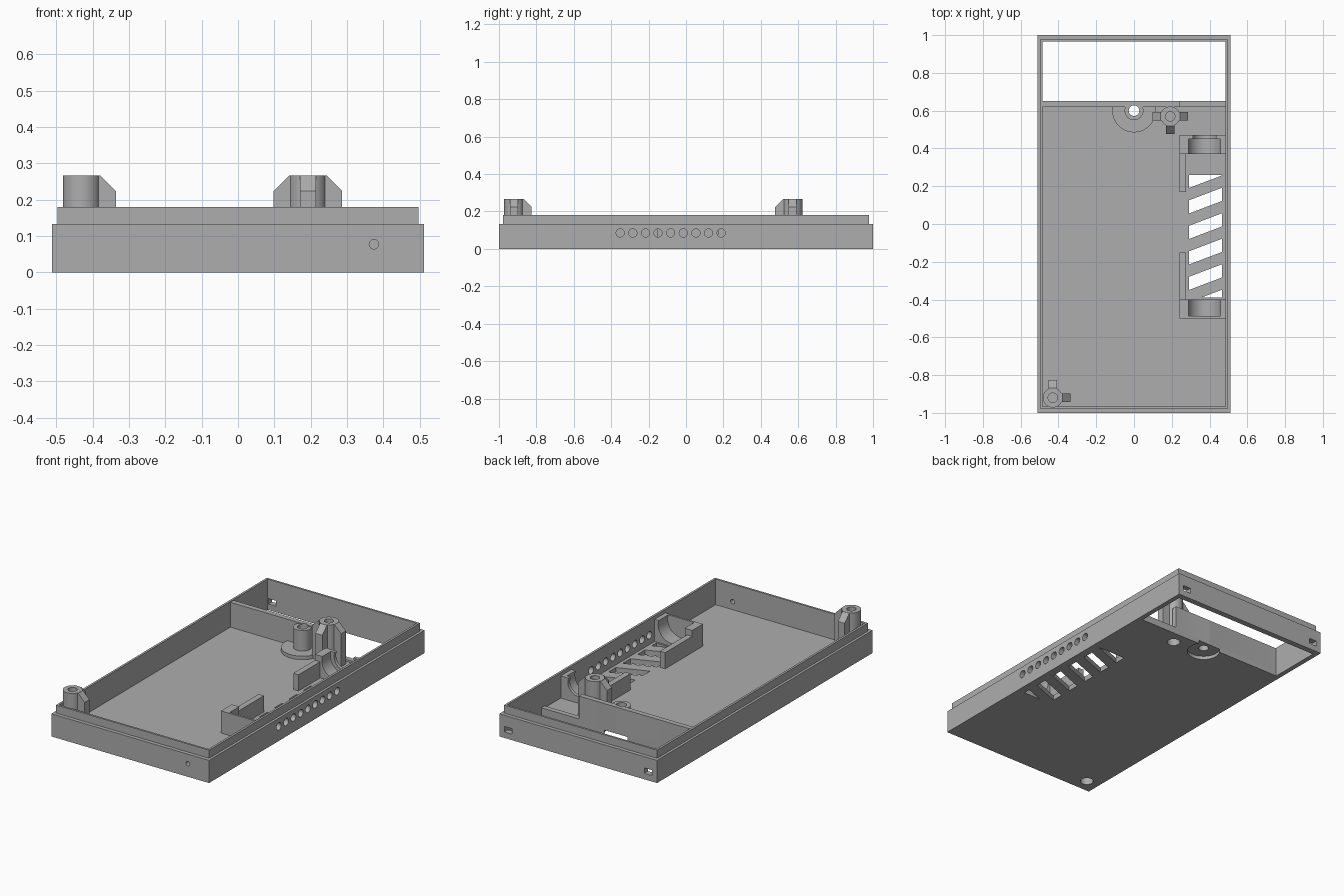
import bpy, bmesh, math
from mathutils import Matrix, Vector

cube = bpy.data.objects.get("Cube")
if cube:
    bpy.data.objects.remove(cube, do_unlink=True)

grey = bpy.data.materials.new("plain grey plastic")
grey.use_nodes = True
COLOUR = (0.42, 0.42, 0.42, 1)
grey.diffuse_color = COLOUR
grey.node_tree.nodes["Principled BSDF"].inputs["Base Color"].default_value = COLOUR


def box(bm, x, y, z):
    """Axis-aligned box from three (low, high) ranges."""
    centre = Vector([(a + b) / 2 for a, b in (x, y, z)])
    size = [b - a for a, b in (x, y, z)]
    bmesh.ops.create_cube(bm, size=1, matrix=Matrix.Translation(centre) @ Matrix.Diagonal((*size, 1)))


def rod(bm, centre, radius, length, axis="Z", sides=32):
    """Cylinder along an axis, centred on a point."""
    turn = {"X": Matrix.Rotation(math.pi / 2, 4, "Y"),
            "Y": Matrix.Rotation(math.pi / 2, 4, "X"), "Z": Matrix()}[axis]
    bmesh.ops.create_cone(bm, cap_ends=True, segments=sides, radius1=radius, radius2=radius,
                          depth=length, matrix=Matrix.Translation(centre) @ turn)


def prism(bm, points, offset):
    """Extrude a planar outline along an offset."""
    face = bm.faces.new([bm.verts.new(p) for p in points])
    moved = bmesh.ops.extrude_face_region(bm, geom=[face])["geom"]
    bmesh.ops.translate(bm, vec=offset, verts=[v for v in moved if isinstance(v, bmesh.types.BMVert)])


def make(name, bm):
    bmesh.ops.recalc_face_normals(bm, faces=bm.faces)
    mesh = bpy.data.meshes.new(name)
    bm.to_mesh(mesh)
    bm.free()
    mesh.materials.append(grey)
    obj = bpy.data.objects.new(name, mesh)
    bpy.context.scene.collection.objects.link(obj)
    return obj


def boolean(obj, bm, operation="DIFFERENCE"):
    """Apply a boolean with a temporary tool mesh."""
    tool = make("cutter", bm)
    tool.hide_render = True
    bpy.context.view_layer.objects.active = obj
    mod = obj.modifiers.new("cut", "BOOLEAN")
    mod.operation, mod.solver, mod.object, mod.use_self = operation, "EXACT", tool, True
    bpy.ops.object.modifier_apply(modifier=mod.name)
    bpy.data.objects.remove(tool, do_unlink=True)


def smooth(obj):
    bpy.ops.object.select_all(action="DESELECT")
    obj.select_set(True)
    bpy.context.view_layer.objects.active = obj
    bpy.ops.object.shade_smooth_by_angle(angle=math.radians(30))


FLOOR, RIM, TOP = 0.03, 0.133, 0.18
IN_X, IN_Y = 0.484, 0.966
DIAL = (0, 0.6)

# tray: outer block, then the narrower lip on top
bm = bmesh.new()
box(bm, (-0.512, 0.512), (-1, 1), (0, RIM))
tray = make("tray", bm)
bm = bmesh.new()
box(bm, (-0.497, 0.497), (-0.978, 0.978), (0.1, TOP))
boolean(tray, bm, "UNION")

# hollow and the rear opening through the floor
bm = bmesh.new()
box(bm, (-IN_X, IN_X), (-IN_Y, IN_Y), (FLOOR, 0.3))
boolean(tray, bm)
bm = bmesh.new()
box(bm, (-IN_X, IN_X), (0.65, IN_Y), (-0.1, 0.1))
boolean(tray, bm)

# round holes in the side and front walls, square slots in the back wall
bm = bmesh.new()
for i in range(9):
    rod(bm, (0.5, -0.352 + i * 0.0675, 0.085), 0.022, 0.1, "X", 24)
rod(bm, (0.374, -1, 0.077), 0.013, 0.15, "Y", 24)
for side in (-1, 1):
    box(bm, sorted((side * 0.43, side * 0.48)), (0.9, 1.1), (0.035, 0.067))
boolean(tray, bm)

# slanted floor vents, trimmed to a rectangle
bm = bmesh.new()
for i in range(6):
    y = 0.19 - i * 0.135
    prism(bm, [(0.25, y - 0.015, -0.1), (0.5, y + 0.08, -0.1),
               (0.5, y + 0.15, -0.1), (0.25, y + 0.055, -0.1)], (0, 0, 0.2))
vents = make("vents", bm)
bm = bmesh.new()
box(bm, (0.29, 0.465), (-0.39, 0.26), (-0.2, 0.2))
boolean(vents, bm, "INTERSECT")
bm = bmesh.new()
bm.from_mesh(vents.data)
bpy.data.objects.remove(vents, do_unlink=True)
boolean(tray, bm)

# partition: tall wall and a low curb at its end
bm = bmesh.new()
box(bm, (-IN_X - 0.004, 0.24), (0.62, 0.65), (FLOOR - 0.01, 0.176))
box(bm, (0.24, IN_X + 0.004), (0.62, 0.65), (FLOOR - 0.01, 0.042))
boolean(tray, bm, "UNION")

# dial boss: raised disc trimmed at the partition, with a tube on it
bm = bmesh.new()
rod(bm, (*DIAL, 0.035), 0.115, 0.03, sides=48)
boss = make("boss", bm)
bm = bmesh.new()
box(bm, (-0.2, 0.2), (0.3, 0.645), (-0.1, 0.2))
boolean(boss, bm, "INTERSECT")
bm = bmesh.new()
bm.from_mesh(boss.data)
bpy.data.objects.remove(boss, do_unlink=True)
boolean(tray, bm, "UNION")
bm = bmesh.new()
rod(bm, (*DIAL, 0.1), 0.05, 0.14)
boolean(tray, bm, "UNION")
bm = bmesh.new()
rod(bm, (*DIAL, 0), 0.09, 0.04, sides=48)
boolean(tray, bm)
bm = bmesh.new()
rod(bm, (*DIAL, 0.1), 0.028, 0.4)
boolean(tray, bm)

# screw holes up through the floor
POSTS = {"front_screw_post": ((-0.43, -0.92), (0, 90)),
         "rear_screw_post": ((0.192, 0.57), (0, 180, 270))}
bm = bmesh.new()
for (x, y), ribs in POSTS.values():
    rod(bm, (x, y, 0), 0.036, 0.2)
boolean(tray, bm)
smooth(tray)

# screw posts with chamfered ribs
for name, ((x, y), ribs) in POSTS.items():
    bm = bmesh.new()
    rod(bm, (0, 0, 0.147), 0.052, 0.24)
    post = make(name, bm)
    for angle in ribs:
        bm = bmesh.new()
        prism(bm, [(0, -0.022, 0.027), (0.094, -0.022, 0.027), (0.094, -0.022, 0.224),
                   (0.051, -0.022, 0.267), (0, -0.022, 0.267)], (0, 0.044, 0))
        bm.transform(Matrix.Rotation(math.radians(angle), 4, "Z"))
        boolean(post, bm, "UNION")
    bm = bmesh.new()
    rod(bm, (0, 0, 0.24), 0.025, 0.2)
    rod(bm, (0, 0, 0), 0.036, 0.2)
    boolean(post, bm)
    post.location = (x, y, 0)
    smooth(post)

# cradles: end block with a round saddle, plus a low side rail
# (block range, saddle range, rail range)
CRADLES = {"rear_cradle": ((0.37, 0.47), (0.3, 0.45), (0.17, 0.38)),
           "front_cradle": ((-0.5, -0.4), (-0.488, -0.3), (-0.41, -0.15))}
for name, (block, saddle, rail) in CRADLES.items():
    bm = bmesh.new()
    box(bm, (0.24, IN_X + 0.003), block, (FLOOR - 0.005, 0.16))
    cradle = make(name, bm)
    bm = bmesh.new()
    box(bm, (0.24, 0.274), rail, (FLOOR - 0.005, 0.125))
    boolean(cradle, bm, "UNION")
    bm = bmesh.new()
    rod(bm, (0.373, sum(saddle) / 2, 0.135), 0.088, saddle[1] - saddle[0], "Y", 48)
    boolean(cradle, bm)
    if name == "rear_cradle":
        bm = bmesh.new()
        rod(bm, (0.373, 0.45, 0.135), 0.065, 0.1, "Y", 48)
        boolean(cradle, bm)
    smooth(cradle)
